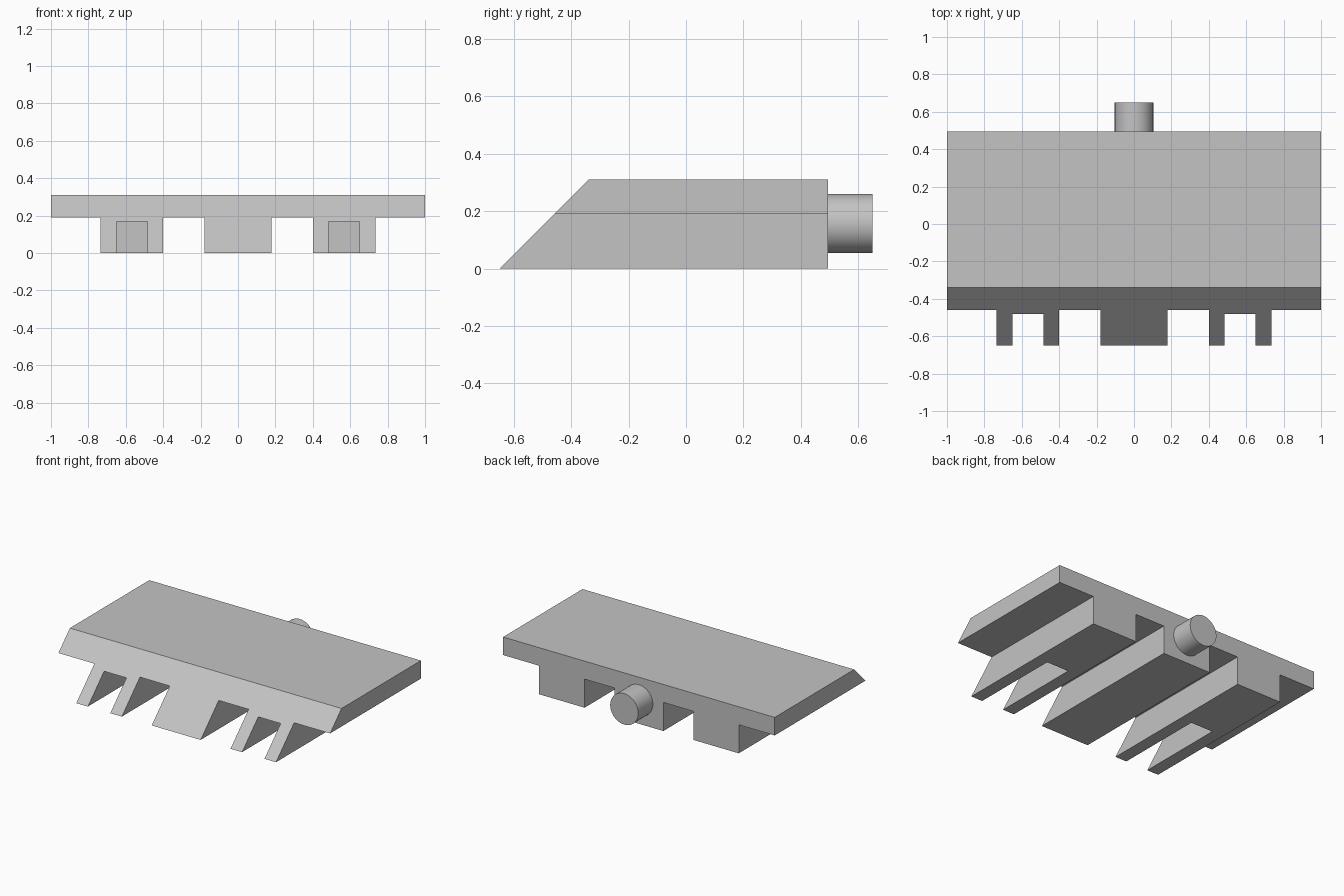
import bpy
import bmesh
import math

default = bpy.data.objects.get("Cube")
if default:
    bpy.data.objects.remove(default, do_unlink=True)

# Single flat grey
grey = bpy.data.materials.new("plain_grey")
grey.use_nodes = True
grey.diffuse_color = (0.55, 0.55, 0.55, 1)
grey.node_tree.nodes["Principled BSDF"].inputs["Base Color"].default_value = grey.diffuse_color

BACK, TIP = 0.495, -0.65
SPLIT, TOP = 0.19, 0.31


def prism(name, x0, x1, profile):
    """Extrude a (y, z) side profile from x0 to x1."""
    bm = bmesh.new()
    face = bm.faces.new([bm.verts.new((x0, y, z)) for y, z in profile])
    side = bmesh.ops.extrude_face_region(bm, geom=[face])["geom"]
    moved = [v for v in side if isinstance(v, bmesh.types.BMVert)]
    bmesh.ops.translate(bm, verts=moved, vec=(x1 - x0, 0, 0))
    bmesh.ops.recalc_face_normals(bm, faces=bm.faces)
    mesh = bpy.data.meshes.new(name)
    bm.to_mesh(mesh)
    bm.free()
    mesh.materials.append(grey)
    obj = bpy.data.objects.new(name, mesh)
    bpy.context.collection.objects.link(obj)
    return obj


def ramp(z0, z1):
    """Side profile between two heights with a 45 degree front."""
    return [(TIP + z0, z0), (BACK, z0), (BACK, z1), (TIP + z1, z1)]


# Top plate and centre foot
prism("top_plate", -1, 1, ramp(SPLIT, TOP))
prism("centre_foot", -0.18, 0.18, ramp(0, SPLIT))

# Outer feet, each with a slot open at the front and bottom
for side, s in (("left", 1), ("right", -1)):
    foot = prism(side + "_foot", s * 0.40, s * 0.735, ramp(0, SPLIT))
    slot = [(-0.8, -0.1), (-0.04, -0.1), (-0.04, 0.17), (-0.8, 0.17)]
    cutter = prism("slot_cutter", s * 0.485, s * 0.65, slot)
    cutter.hide_render = True
    cut = foot.modifiers.new("slot", "BOOLEAN")
    cut.operation = "DIFFERENCE"
    cut.solver = "EXACT"
    cut.object = cutter
    bpy.ops.object.select_all(action="DESELECT")
    bpy.context.view_layer.objects.active = foot
    foot.select_set(True)
    bpy.ops.object.modifier_apply(modifier="slot")
    bpy.data.objects.remove(cutter, do_unlink=True)

# Round peg at the back
bpy.ops.object.select_all(action="DESELECT")
bpy.ops.mesh.primitive_cylinder_add(
    vertices=48, radius=0.103, depth=0.65 - BACK,
    location=(0, (0.65 + BACK) / 2, 0.157), rotation=(math.pi / 2, 0, 0))
peg = bpy.context.object
peg.name = "back_peg"
peg.data.materials.append(grey)
bpy.ops.object.shade_smooth_by_angle(angle=math.radians(30))
